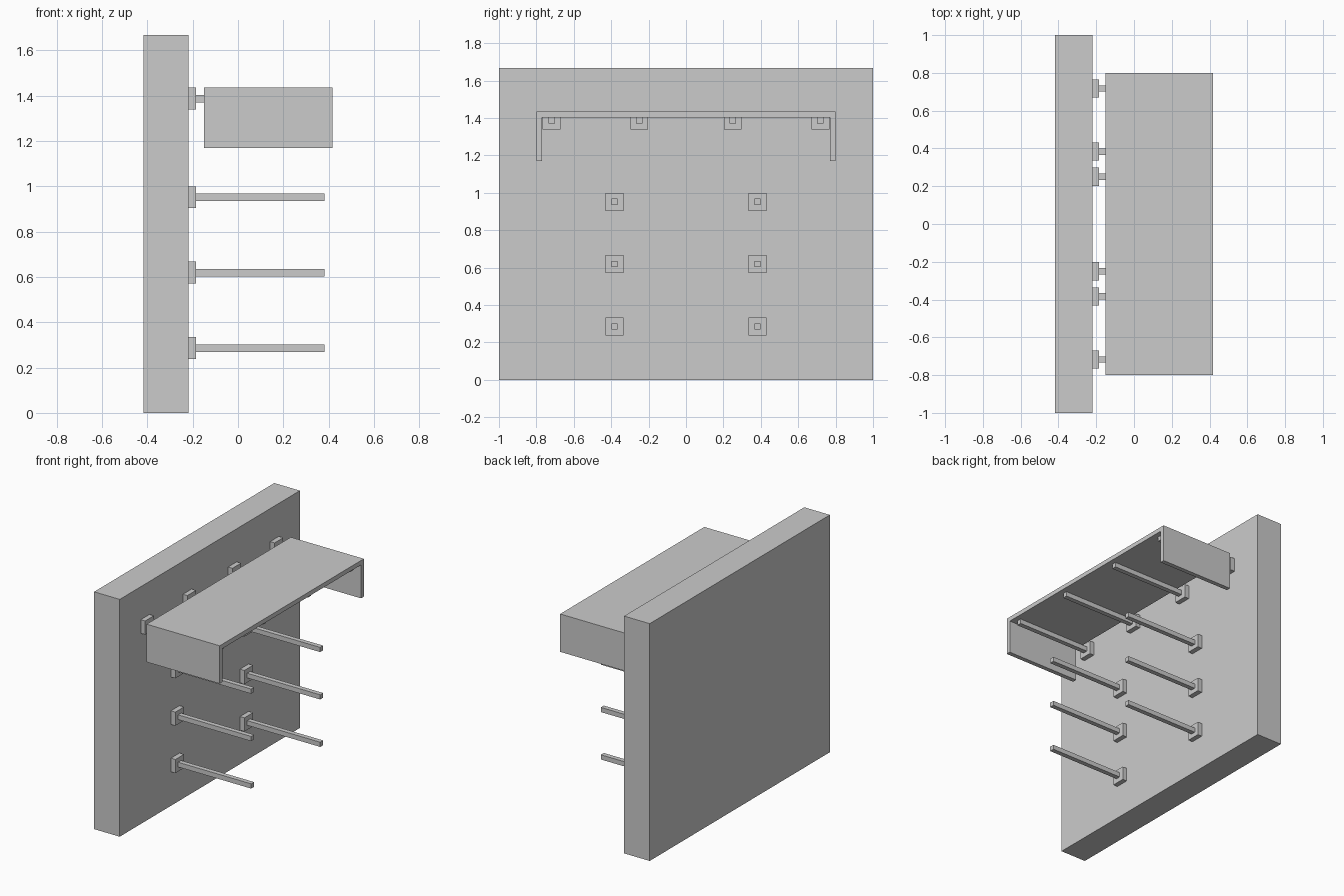
import bpy, bmesh

if "Cube" in bpy.data.objects:
    bpy.data.objects.remove(bpy.data.objects["Cube"])


def mesh_object(name, bm):
    bmesh.ops.recalc_face_normals(bm, faces=bm.faces)
    mesh = bpy.data.meshes.new(name)
    bm.to_mesh(mesh)
    bm.free()
    obj = bpy.data.objects.new(name, mesh)
    bpy.context.collection.objects.link(obj)
    return obj


def box(name, x0, x1, y0, y1, z0, z1):
    bm = bmesh.new()
    bmesh.ops.create_cube(bm, size=1)
    for v in bm.verts:
        v.co.x = x1 if v.co.x > 0 else x0
        v.co.y = y1 if v.co.y > 0 else y0
        v.co.z = z1 if v.co.z > 0 else z0
    return mesh_object(name, bm)


WALL_FACE = -0.219
PLATE_FACE = -0.185
PLATE_HALF = 0.048
ROD_HALF = 0.0165


def peg(name, y, z):
    box(name + "_plate", WALL_FACE, PLATE_FACE,
        y - PLATE_HALF, y + PLATE_HALF, z - PLATE_HALF, z + PLATE_HALF)
    box(name + "_rod", PLATE_FACE, 0.382,
        y - ROD_HALF, y + ROD_HALF, z - ROD_HALF, z + ROD_HALF)


# Wall panel
box("wall_panel", -0.418, WALL_FACE, -1, 1, 0, 1.667)

# Lower pegs: three rows of two
for row, z in enumerate((0.286, 0.619, 0.952)):
    for side, y in (("left", -0.383), ("right", 0.383)):
        peg(f"peg_{row + 1}_{side}", y, z)

# Pegs carrying the shelf
for i, y in enumerate((-0.718, -0.25, 0.25, 0.718)):
    peg(f"shelf_peg_{i + 1}", y, 1.387)

# Shelf: a folded U profile, open at both ends and below
outer, t, low, top = 0.8, 0.031, 1.169, 1.435
profile = [(-outer, low), (-outer, top), (outer, top), (outer, low),
           (outer - t, low), (outer - t, top - t),
           (t - outer, top - t), (t - outer, low)]
bm = bmesh.new()
face = bm.faces.new([bm.verts.new((-0.15, y, z)) for y, z in profile])
ext = bmesh.ops.extrude_face_region(bm, geom=[face], use_keep_orig=True)
verts = [g for g in ext["geom"] if isinstance(g, bmesh.types.BMVert)]
bmesh.ops.translate(bm, verts=verts, vec=(0.568, 0, 0))
mesh_object("folded_shelf", bm)
